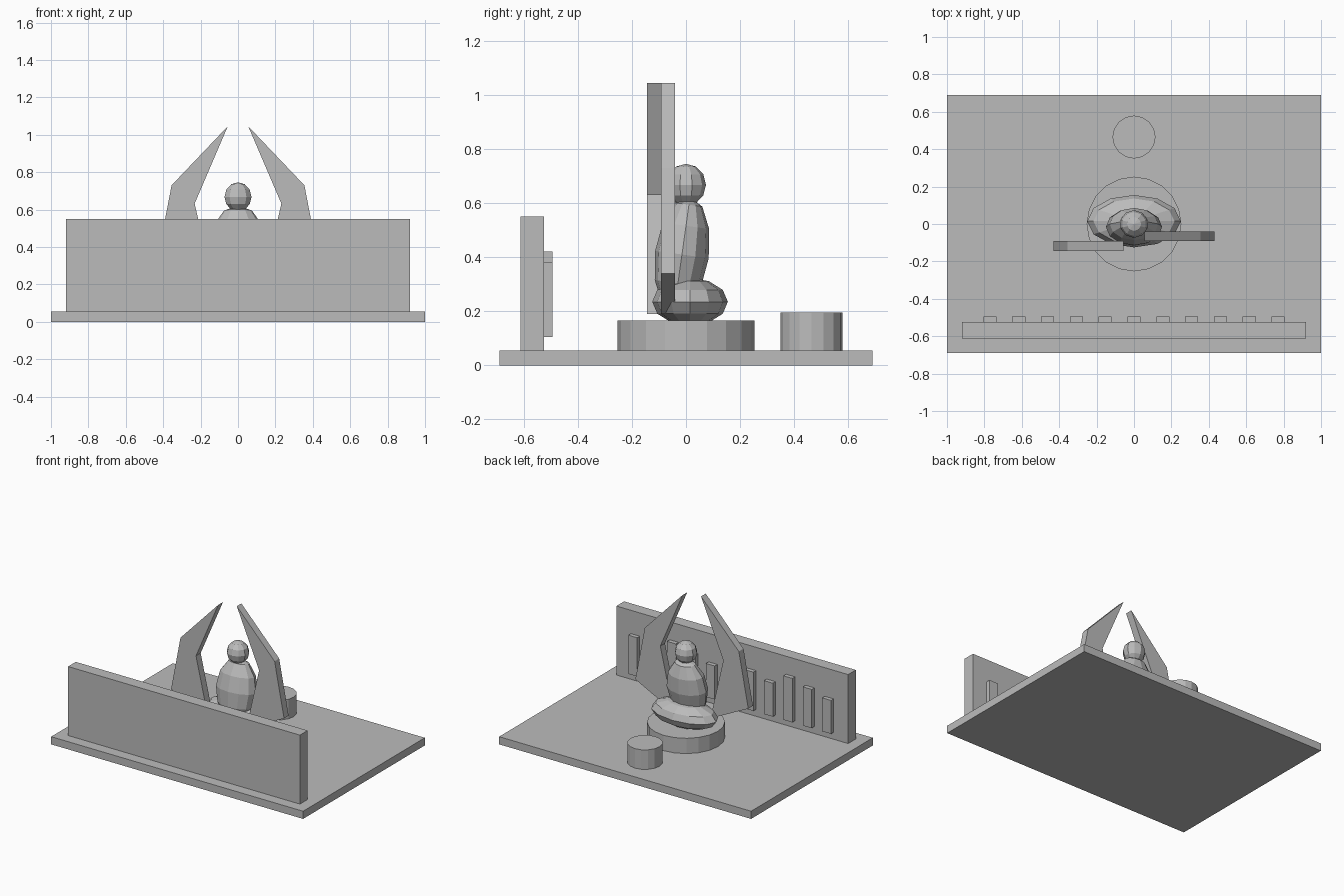
import bpy, bmesh, math
from mathutils import Matrix

if "Cube" in bpy.data.objects:
    bpy.data.objects.remove(bpy.data.objects["Cube"])

grey = bpy.data.materials.new("plain grey")
grey.diffuse_color = (0.5, 0.5, 0.5, 1)
grey.use_nodes = True
grey.node_tree.nodes["Principled BSDF"].inputs["Base Color"].default_value = grey.diffuse_color


def finish(name, bm):
    bmesh.ops.recalc_face_normals(bm, faces=bm.faces)
    mesh = bpy.data.meshes.new(name)
    bm.to_mesh(mesh)
    bm.free()
    mesh.materials.append(grey)
    obj = bpy.data.objects.new(name, mesh)
    bpy.context.collection.objects.link(obj)
    return obj


def box(name, x0, x1, y0, y1, z0, z1):
    bm = bmesh.new()
    m = Matrix.Translation(((x0 + x1) / 2, (y0 + y1) / 2, (z0 + z1) / 2))
    m = m @ Matrix.Diagonal((x1 - x0, y1 - y0, z1 - z0, 1))
    bmesh.ops.create_cube(bm, size=1, matrix=m)
    return finish(name, bm)


def drum(name, y, r, z0, z1, sides):
    bm = bmesh.new()
    bmesh.ops.create_cone(bm, cap_ends=True, segments=sides, radius1=r, radius2=r,
                          depth=z1 - z0, matrix=Matrix.Translation((0, y, (z0 + z1) / 2)))
    return finish(name, bm)


def ball(name, centre, radii, sides, rings, tilt=0):
    bm = bmesh.new()
    m = (Matrix.Translation(centre) @ Matrix.Rotation(math.radians(tilt), 4, 'X')
         @ Matrix.Diagonal((*radii, 1)))
    bmesh.ops.create_uvsphere(bm, u_segments=sides, v_segments=rings, radius=1, matrix=m)
    return finish(name, bm)


def plate(name, profile, side, y0, y1):
    bm = bmesh.new()
    face = bm.faces.new([bm.verts.new((side * x, y0, z)) for x, z in profile])
    ext = bmesh.ops.extrude_face_region(bm, geom=[face])
    for v in ext["geom"]:
        if isinstance(v, bmesh.types.BMVert):
            v.co.y = y1
    return finish(name, bm)


# Floor and wall
box("floor_slab", -1, 1, -0.69, 0.69, 0, 0.055)
box("wall", -0.92, 0.92, -0.612, -0.525, 0.055, 0.55)

# Raised strips on the inner side of the wall, in three repeating heights
for i in range(11):
    x = (i - 5) * 0.154
    box(f"wall_strip_{i + 1}", x - 0.035, x + 0.035, -0.525, -0.495,
        0.105, 0.345 + 0.038 * (i % 3))

# Round plinth and stool
drum("plinth", 0, 0.253, 0.055, 0.165, 20)
drum("stool", 0.465, 0.115, 0.055, 0.195, 16)

# Seated figure
ball("folded_legs", (0, 0.015, 0.235), (0.25, 0.14, 0.088), 12, 6)
ball("torso", (0, -0.015, 0.41), (0.15, 0.1, 0.215), 12, 6, -8)
ball("head", (0, 0, 0.668), (0.076, 0.074, 0.078), 10, 6)

# Pair of tall bent wings
wing = [(0.055, 1.045), (0.355, 0.73), (0.43, 0.34), (0.13, 0.19), (0.232, 0.632)]
plate("left_wing", wing, -1, -0.145, -0.092)
plate("right_wing", wing, 1, -0.092, -0.04)
